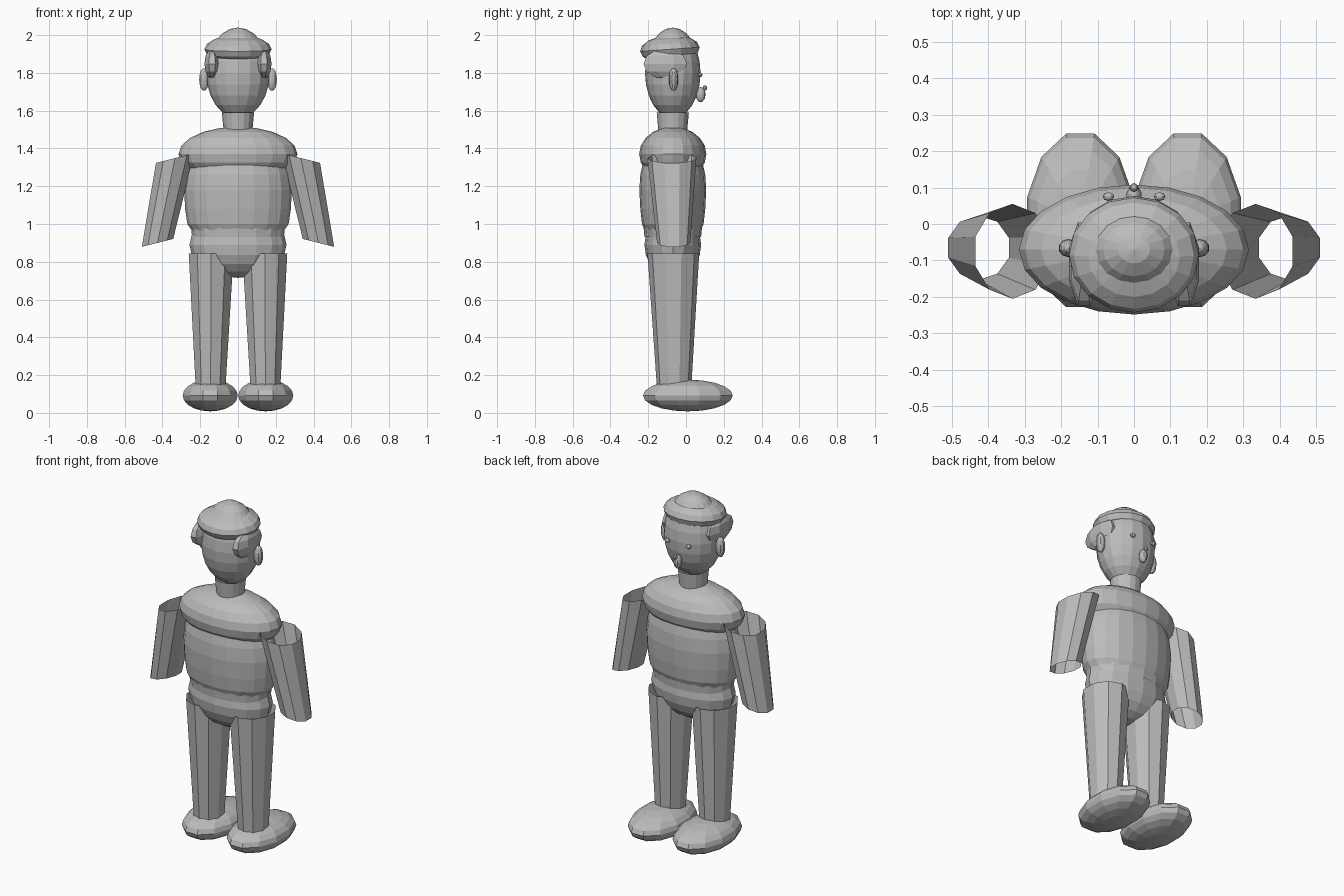
import bpy, bmesh, math
from mathutils import Matrix, Vector

cube = bpy.data.objects.get("Cube")
if cube:
    bpy.data.objects.remove(cube)

grey = bpy.data.materials.new("plain grey")
grey.use_nodes = True
grey.diffuse_color = (0.5, 0.5, 0.5, 1)
grey.node_tree.nodes["Principled BSDF"].inputs["Base Color"].default_value = (0.5, 0.5, 0.5, 1)

BODY_Y = -0.07


def finish(name, bm):
    mesh = bpy.data.meshes.new(name)
    bm.to_mesh(mesh)
    bm.free()
    mesh.materials.append(grey)
    obj = bpy.data.objects.new(name, mesh)
    bpy.context.collection.objects.link(obj)
    return obj


def ellipsoid(name, centre, radii, segs=16, rings=10, turn=0, tilt=0):
    bm = bmesh.new()
    bmesh.ops.create_uvsphere(bm, u_segments=segs, v_segments=rings, radius=1)
    place = (Matrix.Translation(centre) @ Matrix.Rotation(tilt, 4, 'X')
             @ Matrix.Diagonal((*radii, 1)) @ Matrix.Rotation(turn, 4, 'Z'))
    bm.transform(place)
    return finish(name, bm)


def loft(name, sections, segs=12, tilt=0, turn=0):
    """Open tube through sections of (centre, x radius, y radius)."""
    bm = bmesh.new()
    rings = []
    for centre, rx, ry in sections:
        ring = []
        for i in range(segs):
            a = math.tau * i / segs + turn
            offset = Matrix.Rotation(tilt, 3, 'Y') @ Vector((rx * math.cos(a), ry * math.sin(a), 0))
            ring.append(bm.verts.new(Vector(centre) + offset))
        rings.append(ring)
    for low, high in zip(rings, rings[1:]):
        for i in range(segs):
            j = (i + 1) % segs
            bm.faces.new((low[i], low[j], high[j], high[i]))
    return finish(name, bm)


# Torso: barrel belly, waist band, pelvis and shoulders
belly = [(0.93, 0.22, 0.135), (1.0, 0.268, 0.163), (1.08, 0.28, 0.172), (1.18, 0.285, 0.177),
         (1.26, 0.275, 0.172), (1.34, 0.25, 0.155)]
loft("belly", [((0, BODY_Y, z), rx, ry) for z, rx, ry in belly], 20)
loft("waist_band", [((0, BODY_Y, 0.93), 0.243, 0.15), ((0, BODY_Y, 1.01), 0.252, 0.157)], 16)
ellipsoid("pelvis", (0, BODY_Y, 0.89), (0.257, 0.15, 0.175), 16, 10)
ellipsoid("shoulders", (0, BODY_Y, 1.37), (0.315, 0.178, 0.145), 20, 10)

# Neck and head
loft("neck", [((0, BODY_Y, 1.48), 0.075, 0.075), ((0, BODY_Y, 1.59), 0.085, 0.085)], 16)
ellipsoid("head", (0, BODY_Y, 1.8), (0.168, 0.147, 0.24), 16, 12)
ellipsoid("hair_cap", (0, -0.085, 1.925), (0.178, 0.158, 0.075), 16, 8, tilt=math.radians(4))

# Face
ellipsoid("nose", (0, 0.077, 1.685), (0.022, 0.026, 0.04), 10, 8)
ellipsoid("nose_tip", (0, 0.1, 1.72), (0.012, 0.012, 0.014), 8, 6)

# Paired parts
for side, s in (("left", 1), ("right", -1)):
    ellipsoid(side + "_eye", (s * 0.07, 0.075, 1.79), (0.016, 0.012, 0.012), 8, 6)
    ellipsoid(side + "_ear", (s * 0.18, -0.066, 1.765), (0.027, 0.025, 0.06), 10, 8)
    ellipsoid(side + "_hair_lock", (s * 0.137, -0.11, 1.848), (0.044, 0.124, 0.08), 8, 6,
              turn=math.pi / 8)
    loft(side + "_arm", [((s * 0.426, -0.065, 0.9), 0.09, 0.088),
                         ((s * 0.333, -0.075, 1.349), 0.11, 0.13)],
         10, tilt=s * math.radians(-14 + 28), turn=math.pi / 2)
    loft(side + "_leg", [((s * 0.145, -0.063, 0.15), 0.084, 0.092),
                         ((s * 0.142, -0.067, 0.845), 0.125, 0.137)], 10, turn=math.pi / 2)
    ellipsoid(side + "_foot", (s * 0.147, 0.01, 0.092), (0.151, 0.246, 0.084), 12, 10,
              turn=math.pi / 12)
